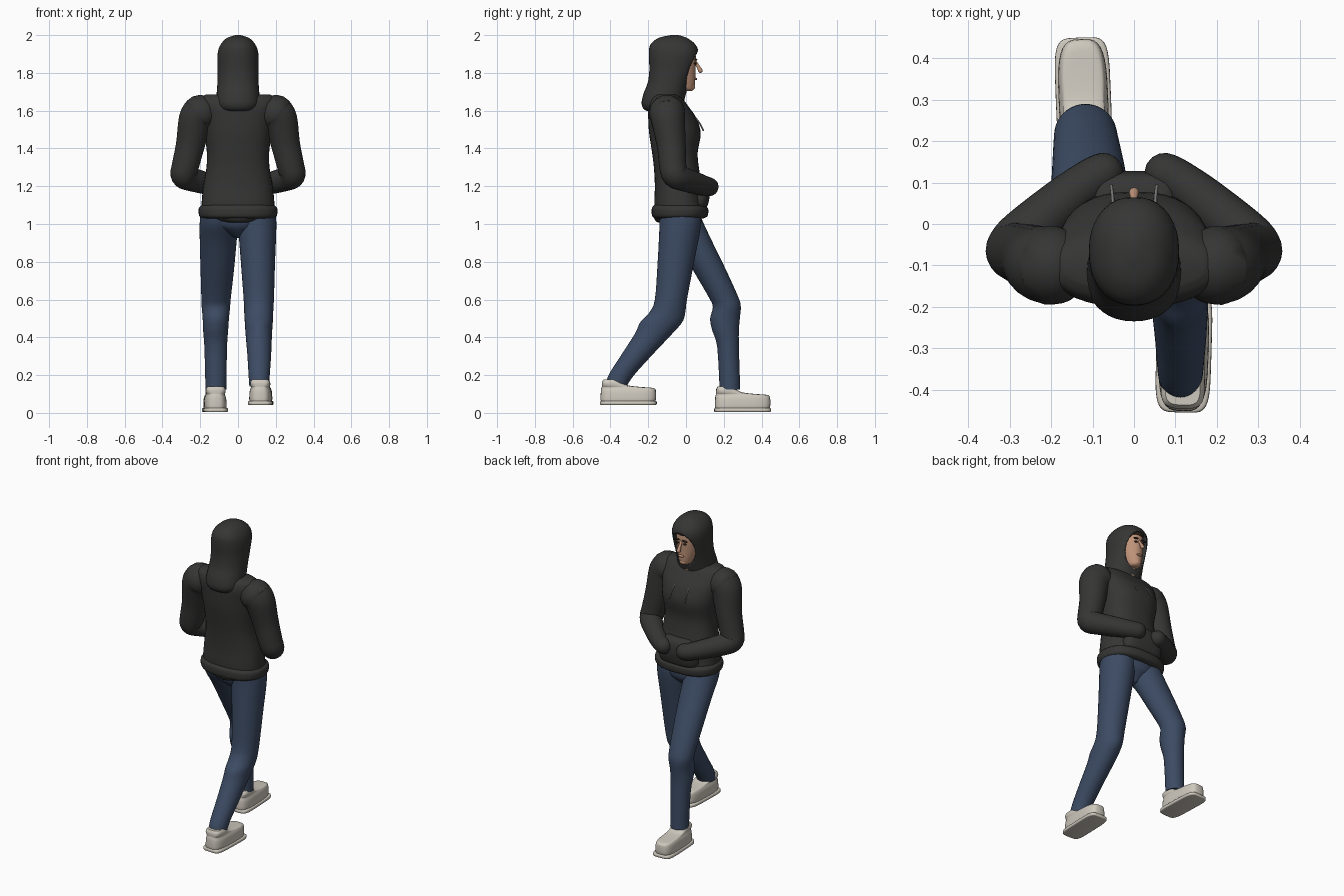
import bpy, math
from mathutils import Vector

if "Cube" in bpy.data.objects:
    bpy.data.objects.remove(bpy.data.objects["Cube"])

def mat(name, r, g, b):
    m = bpy.data.materials.new(name)
    m.diffuse_color = (r, g, b, 1)
    m.use_nodes = True
    m.node_tree.nodes["Principled BSDF"].inputs["Base Color"].default_value = m.diffuse_color
    return m

CLOTH = mat("charcoal_cloth", .036, .036, .035)
DENIM = mat("denim", .045, .07, .125)
SHOE = mat("off_white", .62, .58, .51)
SKIN = mat("skin", .52, .29, .19)
DARK = mat("dark_hair", .03, .018, .012)
CORD = mat("cord", .2, .2, .2)

def smooth_keys(keys, n):
    # Catmull-Rom interpolation of key tuples
    out = []
    for i in range(len(keys) - 1):
        p = [keys[max(i - 1, 0)], keys[i], keys[i + 1], keys[min(i + 2, len(keys) - 1)]]
        for k in range(n):
            t = k / n
            out.append([.5 * (2 * b + (c - a) * t + (2 * a - 5 * b + 4 * c - d) * t * t
                              + (3 * b - a - 3 * c + d) * t ** 3) for a, b, c, d in zip(*p)])
    out.append(list(keys[-1]))
    return out

def skin_rings(name, rings, material):
    n = len(rings[0])
    verts = [v for r in rings for v in r]
    faces = [(i * n + j, i * n + (j + 1) % n, (i + 1) * n + (j + 1) % n, (i + 1) * n + j)
             for i in range(len(rings) - 1) for j in range(n)]
    faces += [tuple(reversed(range(n))), tuple(range(len(verts) - n, len(verts)))]
    me = bpy.data.meshes.new(name)
    me.from_pydata(verts, [], faces)
    me.materials.append(material)
    ob = bpy.data.objects.new(name, me)
    bpy.context.collection.objects.link(ob)
    return finish(ob)

def finish(ob, angle=50):
    bpy.ops.object.select_all(action='DESELECT')
    ob.select_set(True)
    bpy.context.view_layer.objects.active = ob
    bpy.ops.object.shade_smooth_by_angle(angle=math.radians(angle))
    return ob

def stack(name, keys, material, power=2, n=4, seg=36):
    # horizontal sections (z, x0, x1, y0, y1), superellipse outline
    rings = []
    for z, x0, x1, y0, y1 in smooth_keys(keys, n):
        ring = []
        for j in range(seg):
            a = 2 * math.pi * j / seg
            c, s = math.cos(a), math.sin(a)
            u = math.copysign(abs(c) ** (2 / power), c)
            v = math.copysign(abs(s) ** (2 / power), s)
            ring.append(((x0 + x1) / 2 + u * (x1 - x0) / 2, (y0 + y1) / 2 + v * (y1 - y0) / 2, z))
        rings.append(ring)
    return skin_rings(name, rings, material)

def sym(rows):
    return [(z, -w, w, a, b) for z, w, a, b in rows]

def tube(name, keys, material, n=5, seg=24):
    # path keys (x, y, z, radius) with rounded ends
    pts = [(Vector(k[:3]), k[3]) for k in smooth_keys(keys, n)]
    t0 = (pts[1][0] - pts[0][0]).normalized()
    t1 = (pts[-1][0] - pts[-2][0]).normalized()
    caps = [math.radians(a) for a in (87, 65, 45, 22)]
    p0, r0 = pts[0]
    p1, r1 = pts[-1]
    data = [(p0 - t0 * r0 * math.sin(a), r0 * math.cos(a), t0) for a in caps]
    for i, (p, r) in enumerate(pts):
        t = (pts[min(i + 1, len(pts) - 1)][0] - pts[max(i - 1, 0)][0]).normalized()
        data.append((p, r, t))
    data += [(p1 + t1 * r1 * math.sin(a), r1 * math.cos(a), t1) for a in reversed(caps)]
    rings, u = [], t0.orthogonal()
    for p, r, t in data:
        u = (u - t * u.dot(t)).normalized()
        v = t.cross(u)
        rings.append([p + r * (u * math.cos(2 * math.pi * j / seg) + v * math.sin(2 * math.pi * j / seg))
                      for j in range(seg)])
    return skin_rings(name, rings, material)

def ball(name, loc, scale, material, rot=(0, 0, 0)):
    bpy.ops.mesh.primitive_uv_sphere_add(segments=32, ring_count=20, radius=1, location=loc, rotation=rot)
    ob = bpy.context.object
    ob.name, ob.scale = name, scale
    ob.data.materials.append(material)
    return finish(ob)

# Trousers: forward leg, trailing leg, seat
stack("forward_leg", [(.125, -.172, -.062, .178, .287), (.35, -.178, -.058, .165, .28),
      (.44, -.185, -.052, .138, .28), (.5, -.187, -.048, .128, .285), (.56, -.192, -.042, .142, .29),
      (.61, -.194, -.038, .122, .278), (.75, -.198, -.022, .04, .215), (.9, -.202, -.008, -.05, .142),
      (1.0, -.203, .0, -.12, .095), (1.08, -.195, .0, -.14, .06)], DENIM)
stack("trailing_leg", [(.14, .06, .165, -.425, -.315), (.2, .056, .168, -.41, -.275),
      (.3, .05, .175, -.347, -.185), (.42, .04, .18, -.27, -.072), (.48, .036, .184, -.242, -.02),
      (.53, .033, .186, -.195, -.004), (.6, .03, .19, -.165, .005), (.8, .015, .196, -.15, .043),
      (1.0, .0, .203, -.14, .08), (1.08, .0, .195, -.14, .07)], DENIM)
stack("trouser_seat", sym([(.925, .015, -.06, .02), (.96, .08, -.105, .055), (1.0, .16, -.135, .08),
      (1.08, .19, -.145, .08)]), DENIM)

# Shoes: grooved sole, upper, toe at +y
def shoe(label, cx, y, z, yaw):
    def rows(r):
        return [(h, -w, w, a, b) for h, w, a, b in r]
    parts = [stack(label + "_sole", rows([(.005, .06, .004, .294), (.008, .066, 0, .3), (.022, .066, 0, .3),
                   (.026, .06, .004, .295)]), SHOE, 5, 2),
             stack(label + "_upper", rows([(.02, .056, .006, .29), (.035, .06, .003, .296), (.075, .058, .004, .296),
                   (.094, .052, .007, .285), (.1, .05, .009, .22), (.108, .052, .009, .15),
                   (.125, .052, .01, .115), (.14, .042, .018, .105)]), SHOE, 3.4, 3)]
    for p in parts:
        p.location = (cx, y, z)
        p.rotation_euler.z = yaw
shoe("forward_shoe", -.116, .15, 0, .04)
shoe("trailing_shoe", .116, -.455, .037, -.03)

# Sweatshirt: body, hem band, pouch pocket
stack("sweatshirt_body", sym([(1.06, .196, -.165, .1), (1.12, .192, -.168, .09), (1.2, .184, -.165, .085),
      (1.3, .167, -.17, .068), (1.38, .165, -.18, .062), (1.48, .178, -.195, .078), (1.56, .19, -.2, .055),
      (1.62, .205, -.2, .015), (1.665, .2, -.185, -.02), (1.685, .17, -.155, -.05)]), CLOTH, 2.4)
stack("hem_band", sym([(1.03, .185, -.165, .095), (1.04, .203, -.178, .112), (1.06, .209, -.182, .118),
      (1.085, .207, -.18, .115), (1.1, .19, -.168, .09)]), CLOTH, 2.4)
stack("back_hem_drop", sym([(1.008, .05, -.15, -.1), (1.025, .12, -.167, -.03), (1.06, .17, -.172, 0)]), CLOTH)
stack("pouch_pocket", sym([(1.085, .09, .0, .1), (1.1, .13, .0, .115), (1.17, .13, .0, .128),
      (1.235, .1, .0, .118), (1.255, .075, .0, .085)]), CLOTH, 3)

# Sleeves with hands tucked in the pouch
for s, side in ((-1, "left"), (1, "right")):
    tube(side + "_sleeve", [(s * .2, -.1, 1.588, .096), (s * .225, -.095, 1.55, .09), (s * .252, -.078, 1.42, .077),
         (s * .278, -.07, 1.31, .072), (s * .288, -.06, 1.262, .069), (s * .262, -.025, 1.242, .065),
         (s * .17, .055, 1.215, .058), (s * .105, .105, 1.2, .052), (s * .075, .122, 1.197, .05)], CLOTH)
    # Drawstrings
    tube(side + "_drawstring", [(s * .05, .03, 1.585, .004), (s * .052, .068, 1.54, .004),
         (s * .055, .092, 1.495, .004)], CORD, 3, 8)
    # Eyes, brows
    ball(side + "_eye", (s * .027, .05, 1.85), (.011, .007, .006), DARK)
    ball(side + "_brow", (s * .028, .053, 1.87), (.018, .007, .005), DARK, (0, s * .15, 0))

# Hood with the face opening cut away
hood = stack("hood", sym([(1.597, .07, -.205, -.08), (1.61, .1, -.225, -.04), (1.64, .115, -.235, -.015),
       (1.69, .113, -.225, .0), (1.75, .109, -.202, .018), (1.82, .108, -.194, .045), (1.9, .108, -.197, .066),
       (1.95, .092, -.188, .05), (1.985, .058, -.145, .005), (2.0, .012, -.08, -.04)]), CLOTH, 2.2)
cutter = ball("face_opening_cutter", (0, .08, 1.795), (.088, .13, .125), CLOTH)
cutter.hide_render = True
mod = hood.modifiers.new("opening", 'BOOLEAN')
mod.operation, mod.solver, mod.object = 'DIFFERENCE', 'EXACT', cutter
bpy.context.view_layer.objects.active = hood
bpy.ops.object.modifier_apply(modifier="opening")
bpy.data.objects.remove(cutter)

# Head, neck and features
stack("head", sym([(1.705, .018, -.01, .03), (1.715, .036, -.05, .042), (1.75, .052, -.09, .048),
      (1.8, .064, -.11, .05), (1.86, .07, -.13, .052), (1.91, .067, -.13, .048), (1.95, .045, -.1, .02)]), SKIN)
tube("neck", [(0, -.06, 1.62, .045), (0, -.045, 1.7, .043), (0, -.04, 1.76, .043)], SKIN, 3)
tube("nose", [(0, .048, 1.862, .007), (0, .064, 1.835, .009), (0, .076, 1.812, .012)], SKIN, 4, 14)
ball("lips", (0, .05, 1.768), (.02, .009, .007), SKIN)
ball("chin", (0, .034, 1.725), (.022, .014, .016), SKIN)
ball("hair_fringe", (0, -.02, 1.915), (.074, .08, .03), DARK)
